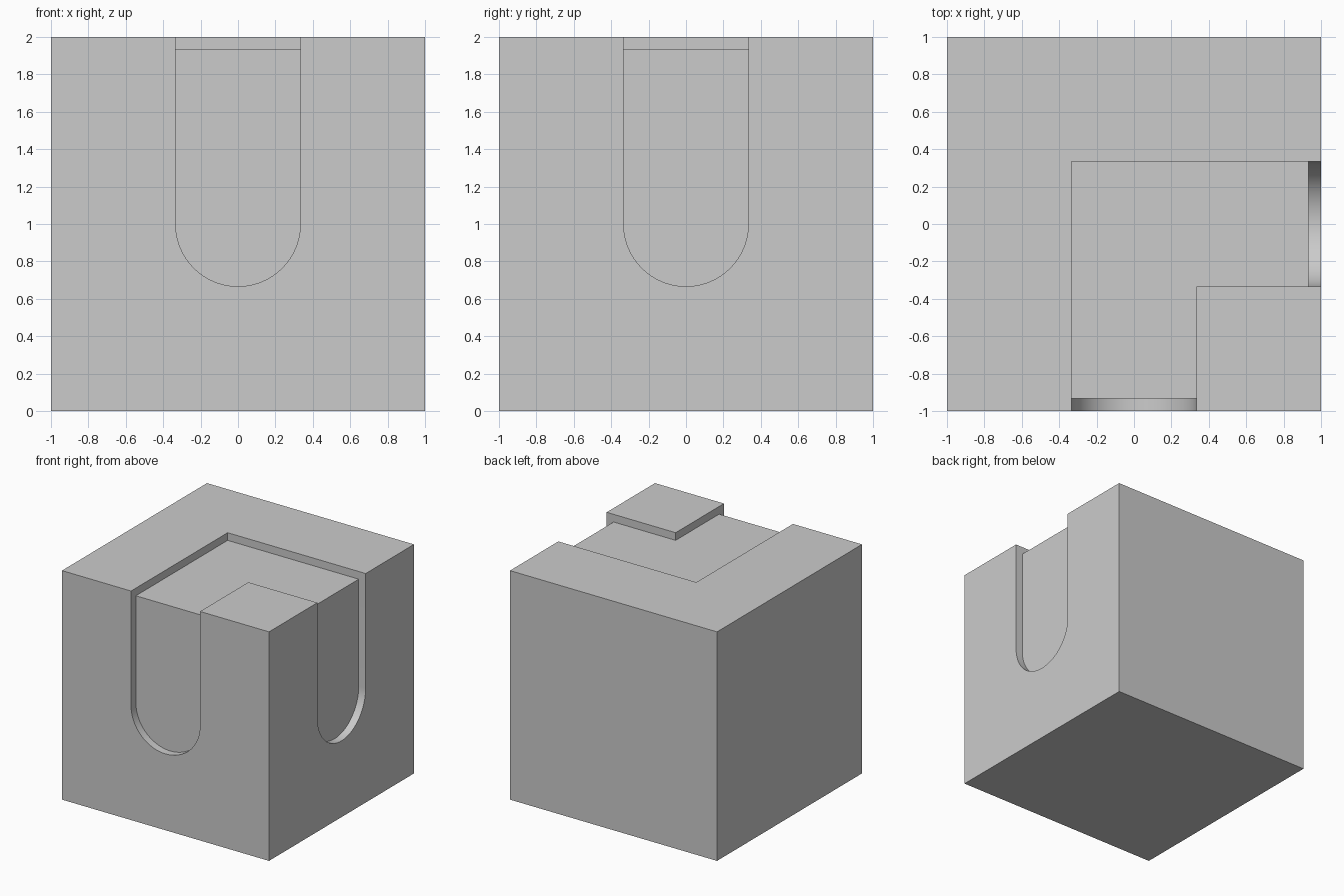
import bpy
import bmesh
import math

old = bpy.data.objects.get("Cube")
if old:
    bpy.data.objects.remove(old, do_unlink=True)

HALF = 1.0          # half the block's side
R = 1 / 3           # half the channel's width
DEPTH = 0.067       # channel depth
OUT = HALF + 0.2    # cutters reach past the block

grey = bpy.data.materials.new("plain grey")
grey.use_nodes = True
grey.diffuse_color = (0.6, 0.6, 0.6, 1)
grey.node_tree.nodes["Principled BSDF"].inputs["Base Color"].default_value = grey.diffuse_color


def prism(name, outline, shift):
    """Extrude a closed outline of points along the shift vector."""
    bm = bmesh.new()
    face = bm.faces.new([bm.verts.new(p) for p in outline])
    new = bmesh.ops.extrude_face_region(bm, geom=[face])["geom"]
    bmesh.ops.translate(bm, vec=shift, verts=[g for g in new if isinstance(g, bmesh.types.BMVert)])
    bmesh.ops.recalc_face_normals(bm, faces=bm.faces)
    mesh = bpy.data.meshes.new(name)
    bm.to_mesh(mesh)
    bm.free()
    mesh.materials.append(grey)
    obj = bpy.data.objects.new(name, mesh)
    bpy.context.collection.objects.link(obj)
    return obj


# Solid block
block = prism("channelled_block",
              [(-HALF, -HALF, 0), (HALF, -HALF, 0), (HALF, HALF, 0), (-HALF, HALF, 0)],
              (0, 0, 2 * HALF))

# Round-ended slot profile, open past the top
STEPS = 48
slot = [(-R, OUT + HALF)]
for i in range(STEPS + 1):
    a = math.pi * (1 + i / STEPS)
    slot.append((R * math.cos(a), HALF + R * math.sin(a)))
slot.append((R, OUT + HALF))
inner = HALF - DEPTH

# Slots in the front and left faces, joined by an L-shaped channel on top
L_path = [(-R, -OUT), (R, -OUT), (R, -R), (OUT, -R), (OUT, R), (-R, R)]
cutters = [
    prism("front_slot_cutter", [(u, -inner, z) for u, z in slot], (0, inner - OUT, 0)),
    prism("left_slot_cutter", [(inner, u, z) for u, z in slot], (OUT - inner, 0, 0)),
    prism("top_channel_cutter", [(x, y, HALF + inner) for x, y in L_path], (0, 0, OUT - inner)),
]

bpy.ops.object.select_all(action="DESELECT")
bpy.context.view_layer.objects.active = block
block.select_set(True)
for cutter in cutters:
    mod = block.modifiers.new(cutter.name, "BOOLEAN")
    mod.operation = "DIFFERENCE"
    mod.solver = "EXACT"
    mod.object = cutter
    bpy.ops.object.modifier_apply(modifier=mod.name)
    bpy.data.objects.remove(cutter, do_unlink=True)

# Smooth only the rounded slot ends
bpy.ops.object.shade_smooth_by_angle(angle=math.radians(30))
